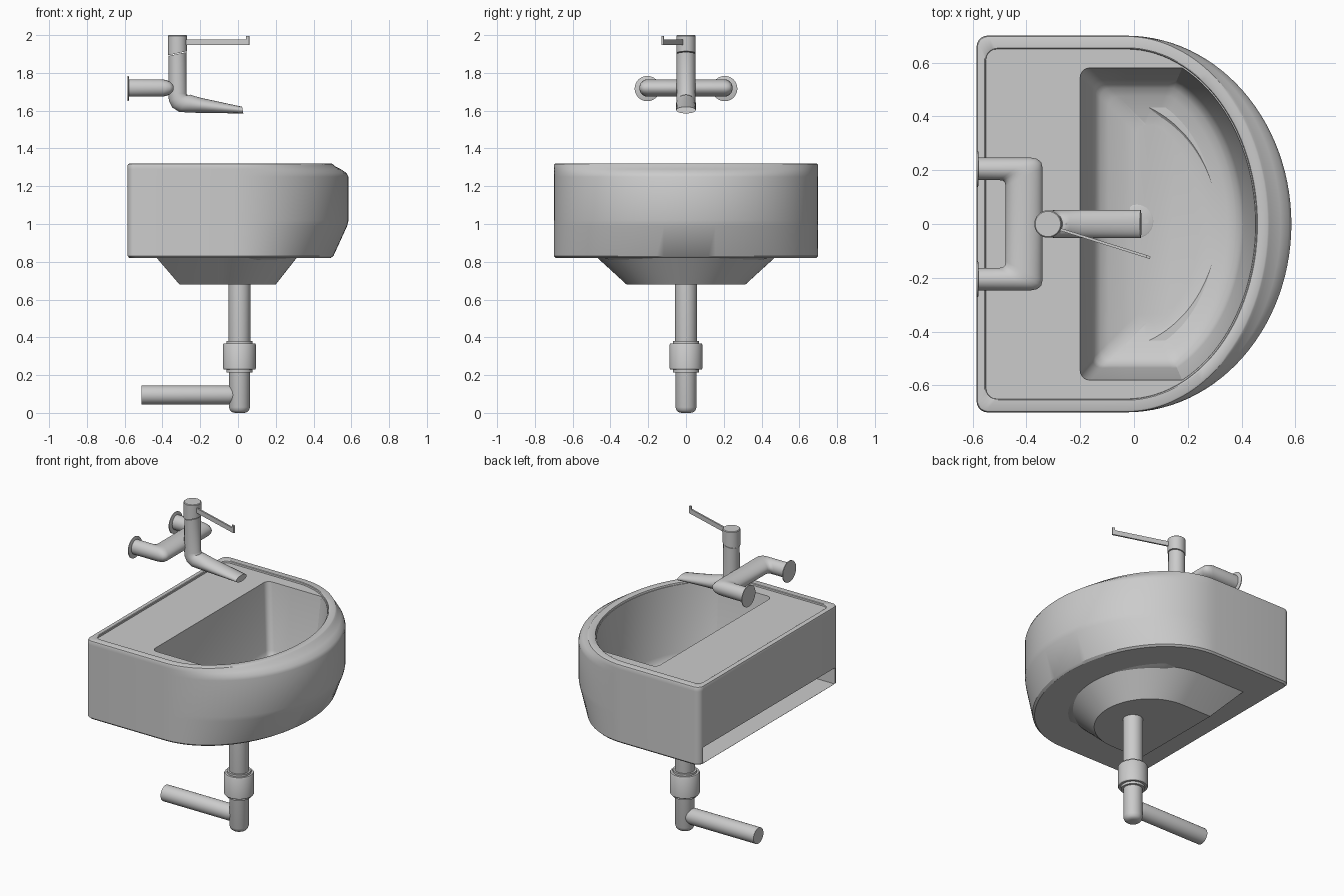
import bpy, bmesh, math
from mathutils import Vector

if "Cube" in bpy.data.objects:
    bpy.data.objects.remove(bpy.data.objects["Cube"])

def smooth(ob, angle=32):
    bpy.ops.object.select_all(action='DESELECT')
    ob.select_set(True)
    bpy.context.view_layer.objects.active = ob
    bpy.ops.object.shade_smooth_by_angle(angle=math.radians(angle))

def loft(name, rings, angle=32):
    """Closed skin through rings of equal point count, capped at both ends."""
    bm = bmesh.new()
    vs = [[bm.verts.new(p) for p in r] for r in rings]
    n = len(vs[0])
    for a, b in zip(vs, vs[1:]):
        for i in range(n):
            j = (i + 1) % n
            bm.faces.new((a[i], a[j], b[j], b[i]))
    bm.faces.new(vs[0])
    bm.faces.new(vs[-1])
    bmesh.ops.recalc_face_normals(bm, faces=bm.faces)
    me = bpy.data.meshes.new(name)
    bm.to_mesh(me)
    bm.free()
    ob = bpy.data.objects.new(name, me)
    bpy.context.collection.objects.link(ob)
    smooth(ob, angle)
    return ob

def oval(c, u, v, n=32):
    """Ellipse ring with centre c and half axes u, v."""
    c, u, v = Vector(c), Vector(u), Vector(v)
    return [c + u * math.cos(2 * math.pi * i / n) + v * math.sin(2 * math.pi * i / n)
            for i in range(n)]

def turned(name, cx, cy, profile):
    """Upright round part from (radius, z) pairs."""
    return loft(name, [oval((cx, cy, z), (r, 0, 0), (0, r, 0)) for r, z in profile])

def along_x(name, y, z, profile):
    """Round part along x from (radius, x) pairs."""
    return loft(name, [oval((x, y, z), (0, r, 0), (0, 0, r)) for r, x in profile])

def dshape(z, x0, xf, b, r=0.04, xc=-0.03, clip=None, n=56):
    """D outline: straight back at x0 with round corners, elliptical front to xf."""
    h = clip or b
    pts = []
    for i in range(n + 1):
        t = math.pi * (i / n - 0.5)
        pts.append((xc + (xf - xc) * math.cos(t), max(-h, min(h, b * math.sin(t))), z))
    for s, start in ((1, 90), (-1, 180)):
        for i in range(6):
            t = math.radians(start + 18 * i)
            pts.append((x0 + r + r * math.cos(t), s * (h - r) + r * math.sin(t), z))
    return pts

# Basin: underside funnel, outer wall, rim, ledge and bowl in one skin
rings = [dshape(0.68, -0.31, 0.20, 0.315, 0.005, -0.1),
         dshape(0.82, -0.43, 0.31, 0.468, 0.005, -0.1)]
for z, x0, xf, b in ((0.82, -0.575, 0.49, 0.69), (0.83, -0.585, 0.505, 0.70),
                     (0.99, -0.585, 0.578, 0.70), (1.02, -0.585, 0.585, 0.70),
                     (1.25, -0.585, 0.585, 0.70), (1.27, -0.585, 0.575, 0.70),
                     (1.29, -0.585, 0.545, 0.70), (1.308, -0.585, 0.51, 0.70),
                     (1.317, -0.582, 0.502, 0.697), (1.32, -0.575, 0.496, 0.69),
                     (1.32, -0.555, 0.465, 0.655), (1.317, -0.551, 0.459, 0.651),
                     (1.307, -0.55, 0.456, 0.65)):
    rings.append(dshape(z, x0, xf, b))
for z, d in ((1.307, 0), (0.90, 0.045), (0.87, 0.055), (0.848, 0.075), (0.835, 0.105),
             (0.815, 0.16), (0.805, 0.21)):
    h = 0.58 - d
    rings.append(dshape(z, -0.20 + d, 0.452 - d, h * 1.11, 0.035, clip=h))
basin = loft("basin", rings)

# Mounting recess low on the flat back
bpy.ops.mesh.primitive_cube_add(size=1, location=(-0.50, 0, 0.8775))
cutter = bpy.context.object
cutter.name = "recess_cutter"
cutter.scale = (0.28, 1.33, 0.105)
cutter.hide_render = True
mod = basin.modifiers.new("recess", 'BOOLEAN')
mod.operation = 'DIFFERENCE'
mod.solver = 'EXACT'
mod.object = cutter
bpy.context.view_layer.objects.active = basin
bpy.ops.object.modifier_apply(modifier="recess")
bpy.data.objects.remove(cutter)
smooth(basin)

# Drain and waste pipes
turned("drain_plate", 0.01, 0.01, [(0.062, 0.80), (0.062, 0.808), (0.058, 0.81)])
turned("drain_pin", 0.045, 0.01, [(0.009, 0.80), (0.009, 0.815)])
turned("waste_pipe", 0.008, 0, [(0.025, 0.0), (0.04, 0.004), (0.05, 0.013), (0.056, 0.03),
                               (0.056, 0.25), (0.058, 0.26), (0.058, 0.70)])
turned("pipe_collar", 0.008, 0, [(0.07, 0.215), (0.07, 0.23), (0.083, 0.23), (0.087, 0.236),
                                (0.087, 0.36), (0.083, 0.367), (0.07, 0.367), (0.07, 0.38)])
along_x("wall_pipe", 0, 0.095, [(0.05, -0.51), (0.05, -0.05), (0.035, 0.0)])

# Tap body running down and bending into the flat tapered spout
sections = ((-0.32, 1.90, 0.048, 12, 0.049), (-0.32, 1.69, 0.048, 0, 0.049),
            (-0.316, 1.667, 0.052, 15, 0.05), (-0.303, 1.65, 0.056, 36, 0.051),
            (-0.282, 1.639, 0.054, 58, 0.052), (-0.25, 1.635, 0.046, 76, 0.052),
            (-0.20, 1.628, 0.040, 84, 0.052), (0.025, 1.603, 0.018, 100, 0.052))
rings = []
for x, z, h, deg, w in sections:
    t = math.radians(deg)
    rings.append(oval((x, 0, z), (h * math.cos(t), 0, h * math.sin(t)), (0, w, 0)))
loft("tap_body", rings, 40)

# Tap cap with a slanted lower edge
loft("tap_cap", [oval((-0.32, 0, 1.904), (0.051, 0, 0.011), (0, 0.051, 0)),
                 oval((-0.32, 0, 1.996), (0.051, 0, 0), (0, 0.051, 0)),
                 oval((-0.32, 0, 2.0), (0.047, 0, 0), (0, 0.047, 0))])

# Lever: thin blade with a raised tip
def blade(name, a, b, z0, z1, half=0.005):
    a, b = Vector(a), Vector(b)
    d = (b - a).normalized()
    s = Vector((-d.y, d.x)) * half
    loft(name, [[(*(p + s), z0), (*(p - s), z0), (*(p - s), z1), (*(p + s), z1)]
                for p in (a, b)])

blade("lever", (-0.30, -0.012), (0.06, -0.125), 1.948, 1.978)
blade("lever_tip", (0.045, -0.120), (0.06, -0.125), 1.948, 1.995)

# Wall bracket: U-shaped tube given by outer and inner edge points in plan
half = [((-0.585, 0.247), (-0.585, 0.163)), ((-0.385, 0.247), (-0.50, 0.163)),
        ((-0.36, 0.242), (-0.488, 0.161)), ((-0.345, 0.23), (-0.480, 0.154)),
        ((-0.34, 0.21), (-0.477, 0.14))]
half += [tuple((x, -y) for x, y in s) for s in reversed(half)]
rings = []
for o, i in half:
    o, i = Vector((*o, 1.72)), Vector((*i, 1.72))
    rings.append(oval((o + i) / 2, (o - i) / 2, (0, 0, 0.046)))
loft("tap_bracket", rings, 40)
for name, y in (("flange_left", 0.205), ("flange_right", -0.205)):
    along_x(name, y, 1.717, [(0.067, -0.585), (0.067, -0.58), (0.06, -0.577)])
